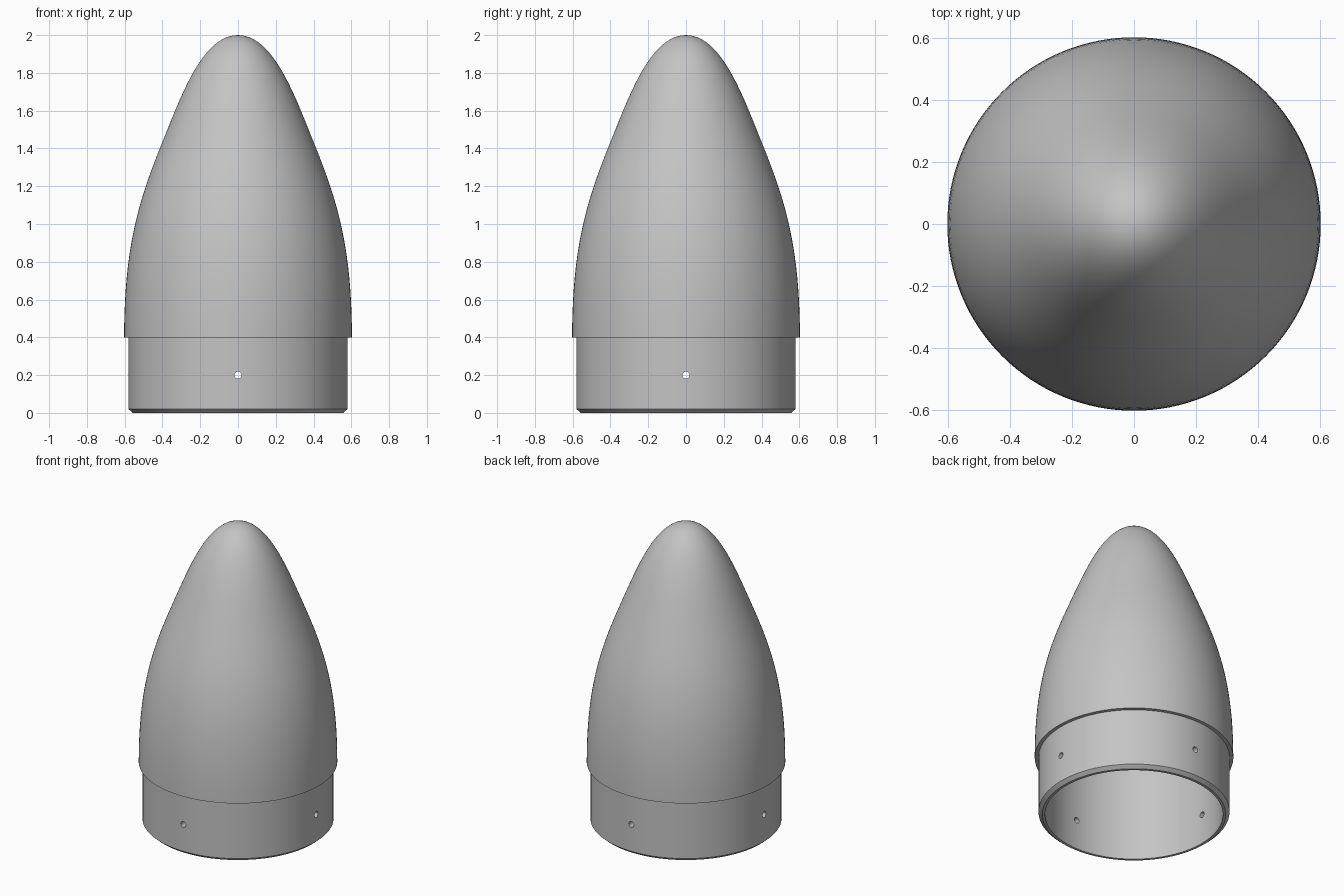
import bpy, bmesh, math
from mathutils import Vector, Matrix
from mathutils.geometry import interpolate_bezier

if "Cube" in bpy.data.objects:
    bpy.data.objects.remove(bpy.data.objects["Cube"], do_unlink=True)

grey = bpy.data.materials.new("plain_grey")
grey.use_nodes = True
colour = (0.55, 0.55, 0.55, 1)
grey.diffuse_color = colour
bsdf = grey.node_tree.nodes["Principled BSDF"]
bsdf.inputs["Base Color"].default_value = colour
bsdf.inputs["Roughness"].default_value = 0.6


def make_object(name, bm):
    mesh = bpy.data.meshes.new(name)
    bm.to_mesh(mesh)
    bm.free()
    mesh.materials.append(grey)
    obj = bpy.data.objects.new(name, mesh)
    bpy.context.collection.objects.link(obj)
    return obj


def curve(*points, steps=18):
    return interpolate_bezier(*[Vector((r, 0, z)) for r, z in points], steps)


def lathe(name, profile, segments):
    bm = bmesh.new()
    verts = [bm.verts.new(p) for p in profile]
    edges = [bm.edges.new(pair) for pair in zip(verts, verts[1:])]
    bmesh.ops.spin(bm, geom=verts + edges, cent=(0, 0, 0), axis=(0, 0, 1),
                   angle=math.tau, steps=segments)
    bmesh.ops.remove_doubles(bm, verts=bm.verts, dist=1e-5)
    bmesh.ops.recalc_face_normals(bm, faces=bm.faces)
    return make_object(name, bm)


# Ogive: rounded tip, nearly straight flank, upright skirt
JOINT = 0.4
RADIUS = 0.603
ogive = curve((0, 2), (0.175, 2), (0.285, 1.72), (0.374, 1.5))
ogive += curve((0.374, 1.5), (0.498, 1.19), (RADIUS, 0.95), (RADIUS, JOINT), steps=24)[1:]

# Stepped, chamfered shoulder that plugs into the body tube
shoulder = [Vector((r, 0, z)) for r, z in
            [(0.58, JOINT), (0.58, 0.02), (0.557, 0), (0.54, 0)]]

# Hollow inside follows the outside
inside = [Vector((p.x * 0.54 / RADIUS, 0, JOINT + (p.z - JOINT) * 0.965))
          for p in reversed(ogive)]

shell = lathe("nose_cone_shell", ogive + shoulder + inside, 128)

# Four screw holes drilled through the shoulder
bm = bmesh.new()
for i in range(4):
    turn = Matrix.Rotation(i * math.pi / 2, 4, "Z")
    place = turn @ Matrix.Translation((0.56, 0, 0.2)) @ Matrix.Rotation(math.pi / 2, 4, "Y")
    bmesh.ops.create_cone(bm, cap_ends=True, segments=20, radius1=0.019,
                          radius2=0.019, depth=0.2, matrix=place)
drill = make_object("screw_hole_drill", bm)
drill.hide_render = True

cut = shell.modifiers.new("screw_holes", "BOOLEAN")
cut.operation = "DIFFERENCE"
cut.solver = "EXACT"
cut.object = drill
bpy.ops.object.select_all(action="DESELECT")
shell.select_set(True)
bpy.context.view_layer.objects.active = shell
bpy.ops.object.modifier_apply(modifier=cut.name)
bpy.data.objects.remove(drill, do_unlink=True)
bpy.ops.object.shade_smooth_by_angle(angle=math.radians(30))
